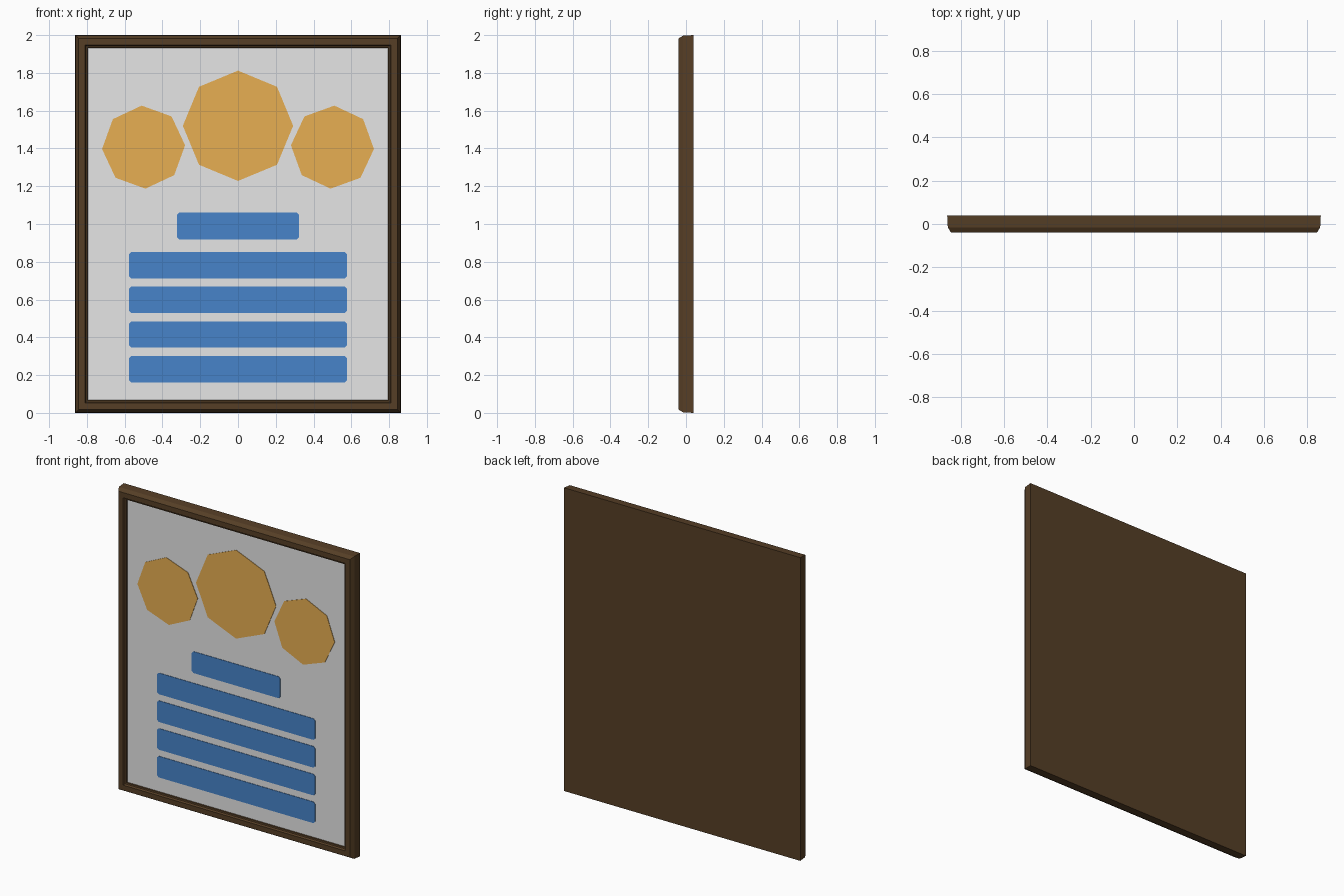
import bpy, bmesh, math

if "Cube" in bpy.data.objects:
    bpy.data.objects.remove(bpy.data.objects["Cube"])

HALF_W, HEIGHT = 0.862, 2.0


def material(name, rgb):
    m = bpy.data.materials.new(name)
    m.diffuse_color = (*rgb, 1.0)
    m.use_nodes = True
    m.node_tree.nodes["Principled BSDF"].inputs["Base Color"].default_value = m.diffuse_color
    return m


WOOD = material("dark_wood", (0.093, 0.049, 0.019))
PAPER = material("pale_paper", (0.79, 0.79, 0.79))
GOLD = material("gold", (0.81, 0.43, 0.086))
BLUE = material("blue", (0.063, 0.23, 0.59))


def finish(bm, name, mat):
    bmesh.ops.recalc_face_normals(bm, faces=bm.faces)
    mesh = bpy.data.meshes.new(name)
    bm.to_mesh(mesh)
    bm.free()
    mesh.materials.append(mat)
    ob = bpy.data.objects.new(name, mesh)
    bpy.context.collection.objects.link(ob)
    return ob


def plate(name, outline, y_front, y_back, mat):
    """Extrude an x/z outline into a thin plate."""
    bm = bmesh.new()
    face = bm.faces.new([bm.verts.new((x, y_front, z)) for x, z in outline])
    ext = bmesh.ops.extrude_face_region(bm, geom=[face])
    moved = [v for v in ext["geom"] if isinstance(v, bmesh.types.BMVert)]
    bmesh.ops.translate(bm, verts=moved, vec=(0, y_back - y_front, 0))
    return finish(bm, name, mat)


def rectangle(x, z0, z1, cut):
    """Outline of a centred rectangle with clipped corners."""
    return [(-x + cut, z0), (x - cut, z0), (x, z0 + cut), (x, z1 - cut),
            (x - cut, z1), (-x + cut, z1), (-x, z1 - cut), (-x, z0 + cut)]


def octagon(cx, cz, radius, turn):
    return [(cx + radius * math.cos(math.radians(turn + 45 * i)),
             cz + radius * math.sin(math.radians(turn + 45 * i))) for i in range(8)]


# Frame: moulding profile (inset, y) swept around the rectangle, solid back
profile = [(0, 0.04), (0.003, -0.015), (0.018, -0.04), (0.052, -0.04),
           (0.058, -0.028), (0.066, -0.026), (0.068, -0.014)]
bm = bmesh.new()
rings = []
for inset, y in profile:
    x = HALF_W - inset
    rings.append([bm.verts.new((sx * x, y, z)) for sx, z in
                  ((-1, inset), (1, inset), (1, HEIGHT - inset), (-1, HEIGHT - inset))])
for a, b in zip(rings, rings[1:]):
    for i in range(4):
        j = (i + 1) % 4
        bm.faces.new((a[i], a[j], b[j], b[i]))
bm.faces.new(rings[0])
bm.faces.new(rings[-1])
finish(bm, "frame", WOOD)

# Paper sheet
w = HALF_W - 0.068
plate("paper_sheet", [(-w, 0.068), (w, 0.068), (w, 1.932), (-w, 1.932)],
      -0.018, -0.010, PAPER)

# Three gold medallions
for name, cx, cz, r, turn in (("medallion_centre", 0, 1.52, 0.292, 0),
                              ("medallion_left", -0.50, 1.407, 0.22, 2.6),
                              ("medallion_right", 0.50, 1.407, 0.22, -2.6)):
    plate(name, octagon(cx, cz, r, turn), -0.021, -0.016, GOLD)

# Blue heading bar and four long bars
plate("heading_bar", rectangle(0.323, 0.918, 1.06, 0.012), -0.021, -0.016, BLUE)
for i in range(4):
    z = 0.711 - 0.183 * i
    plate(f"text_bar_{i + 1}", rectangle(0.577, z, z + 0.14, 0.012), -0.021, -0.016, BLUE)
